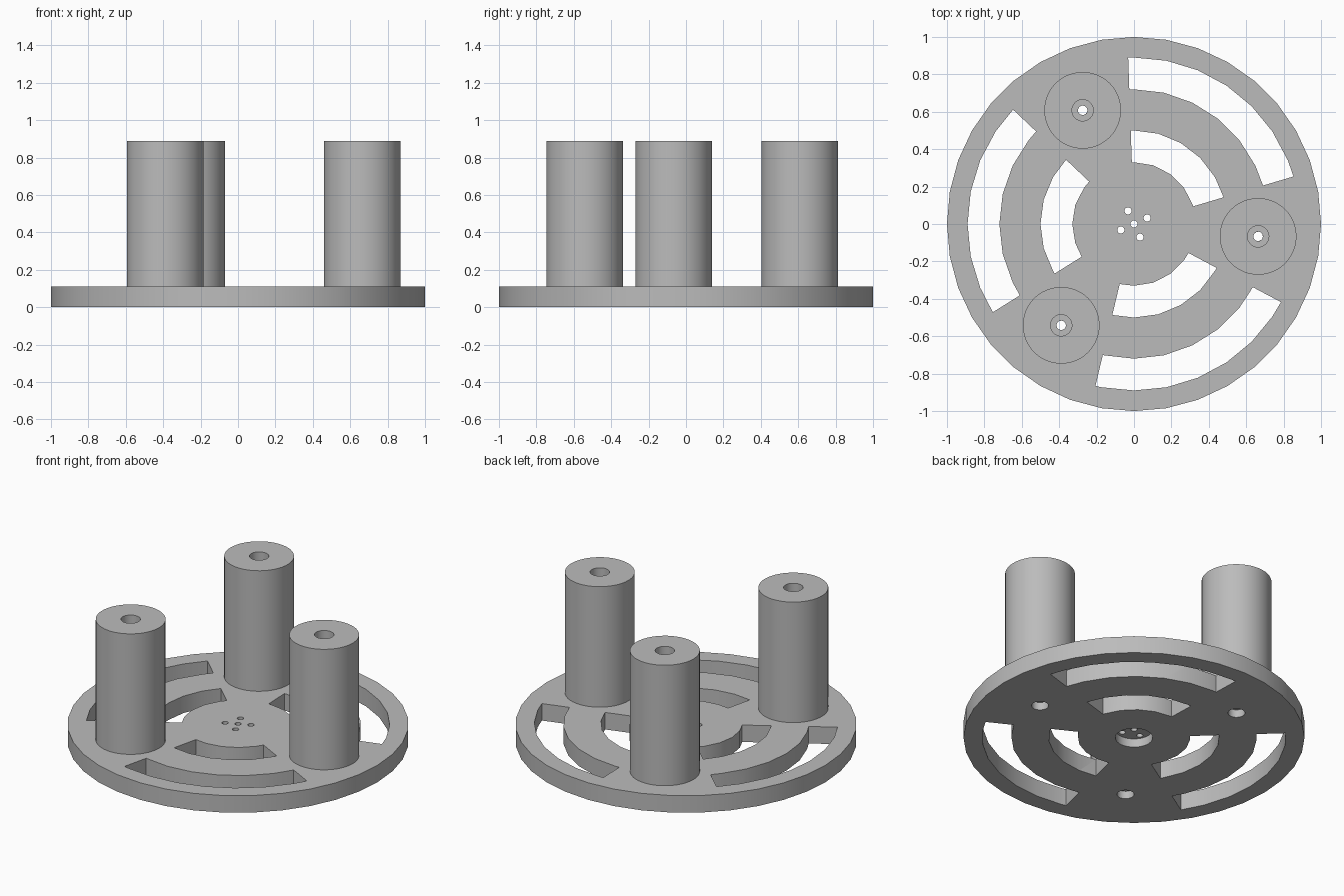
import bpy
import bmesh
from math import sin, cos, radians, ceil, floor

if "Cube" in bpy.data.objects:
    bpy.data.objects.remove(bpy.data.objects["Cube"])

PLATE_T = 0.11        # plate thickness
TOP = 0.89            # top of the posts
POST_R = 0.667        # distance of the posts from the centre
POST_ANGLES = [-5.7 + 120 * k for k in range(3)]
SLOT_ANGLES = [a + 60 for a in POST_ANGLES]
SLOT_HALF = 37.7

grey = bpy.data.materials.new("grey")
grey.diffuse_color = (0.5, 0.5, 0.5, 1)
grey.use_nodes = True
grey.node_tree.nodes["Principled BSDF"].inputs["Base Color"].default_value = grey.diffuse_color


def polar(r, deg):
    return (r * cos(radians(deg)), r * sin(radians(deg)))


def add_prism(bm, outline, z0, z1):
    """Closed prism over a counter-clockwise outline."""
    low = [bm.verts.new((x, y, z0)) for x, y in outline]
    high = [bm.verts.new((x, y, z1)) for x, y in outline]
    bm.faces.new(low[::-1])
    bm.faces.new(high)
    n = len(outline)
    for i in range(n):
        j = (i + 1) % n
        bm.faces.new((low[i], low[j], high[j], high[i]))


def circle(r, n, cx=0.0, cy=0.0):
    pts = [polar(r, 360 * i / n) for i in range(n)]
    return [(x + cx, y + cy) for x, y in pts]


def arc(r, n, a0, a1):
    """Part of an n-sided circle between two angles."""
    step = 360 / n
    angles = [a0] + [k * step for k in range(ceil(a0 / step), floor(a1 / step) + 1)] + [a1]
    return [polar(r, a) for a in angles]


def make_object(name, bm):
    mesh = bpy.data.meshes.new(name)
    bm.to_mesh(mesh)
    bm.free()
    mesh.materials.append(grey)
    obj = bpy.data.objects.new(name, mesh)
    bpy.context.collection.objects.link(obj)
    return obj


def smooth(obj):
    bpy.ops.object.select_all(action='DESELECT')
    obj.select_set(True)
    bpy.context.view_layer.objects.active = obj
    bpy.ops.object.shade_smooth_by_angle(angle=radians(30))


# Round base plate
bm = bmesh.new()
add_prism(bm, circle(1.0, 36), 0, PLATE_T)
plate = make_object("base_plate", bm)

# Cutter for everything that passes right through the plate
bm = bmesh.new()
for a in SLOT_ANGLES:
    for r_in, n_in, r_out, n_out in ((0.33, 20, 0.5, 24), (0.72, 28, 0.89, 32)):
        a0, a1 = a - SLOT_HALF, a + SLOT_HALF
        outline = arc(r_out, n_out, a0, a1) + arc(r_in, n_in, a0, a1)[::-1]
        add_prism(bm, outline, -0.1, 0.3)
for a in POST_ANGLES:
    add_prism(bm, circle(0.025, 24, *polar(POST_R, a)), -0.1, 0.3)
add_prism(bm, circle(0.019, 20), -0.1, 0.3)
for k in range(4):
    add_prism(bm, circle(0.019, 20, *polar(0.077, 24.3 + 90 * k)), -0.1, 0.3)
through_cutter = make_object("through_cutter", bm)

# Cutter for the shallow recesses on the underside
bm = bmesh.new()
add_prism(bm, circle(0.11, 32), -0.1, 0.055)
for a in POST_ANGLES:
    add_prism(bm, circle(0.05, 24, *polar(POST_R, a)), -0.1, 0.05)
recess_cutter = make_object("recess_cutter", bm)

# Cut the plate and discard the cutters
for cutter in (through_cutter, recess_cutter):
    cutter.hide_render = True
    mod = plate.modifiers.new(cutter.name, 'BOOLEAN')
    mod.operation = 'DIFFERENCE'
    mod.solver = 'EXACT'
    mod.object = cutter
bpy.context.view_layer.update()
cut = bpy.data.meshes.new_from_object(
    plate.evaluated_get(bpy.context.evaluated_depsgraph_get()))
plate.modifiers.clear()
plate.data = cut
for cutter in (through_cutter, recess_cutter):
    bpy.data.objects.remove(cutter)
smooth(plate)

# Three posts with a stepped bore, turned from one profile
PROFILE = [(0.205, PLATE_T), (0.205, TOP), (0.057, TOP),
           (0.057, 0.59), (0.025, 0.59), (0.025, PLATE_T)]
SEGS = 48
for index, a in enumerate(POST_ANGLES):
    cx, cy = polar(POST_R, a)
    bm = bmesh.new()
    rings = [[bm.verts.new((x, y, z)) for x, y in circle(r, SEGS, cx, cy)]
             for r, z in PROFILE]
    for lower, upper in zip(rings, rings[1:]):
        for i in range(SEGS):
            j = (i + 1) % SEGS
            bm.faces.new((lower[i], lower[j], upper[j], upper[i]))
    smooth(make_object(f"post_{index + 1}", bm))
